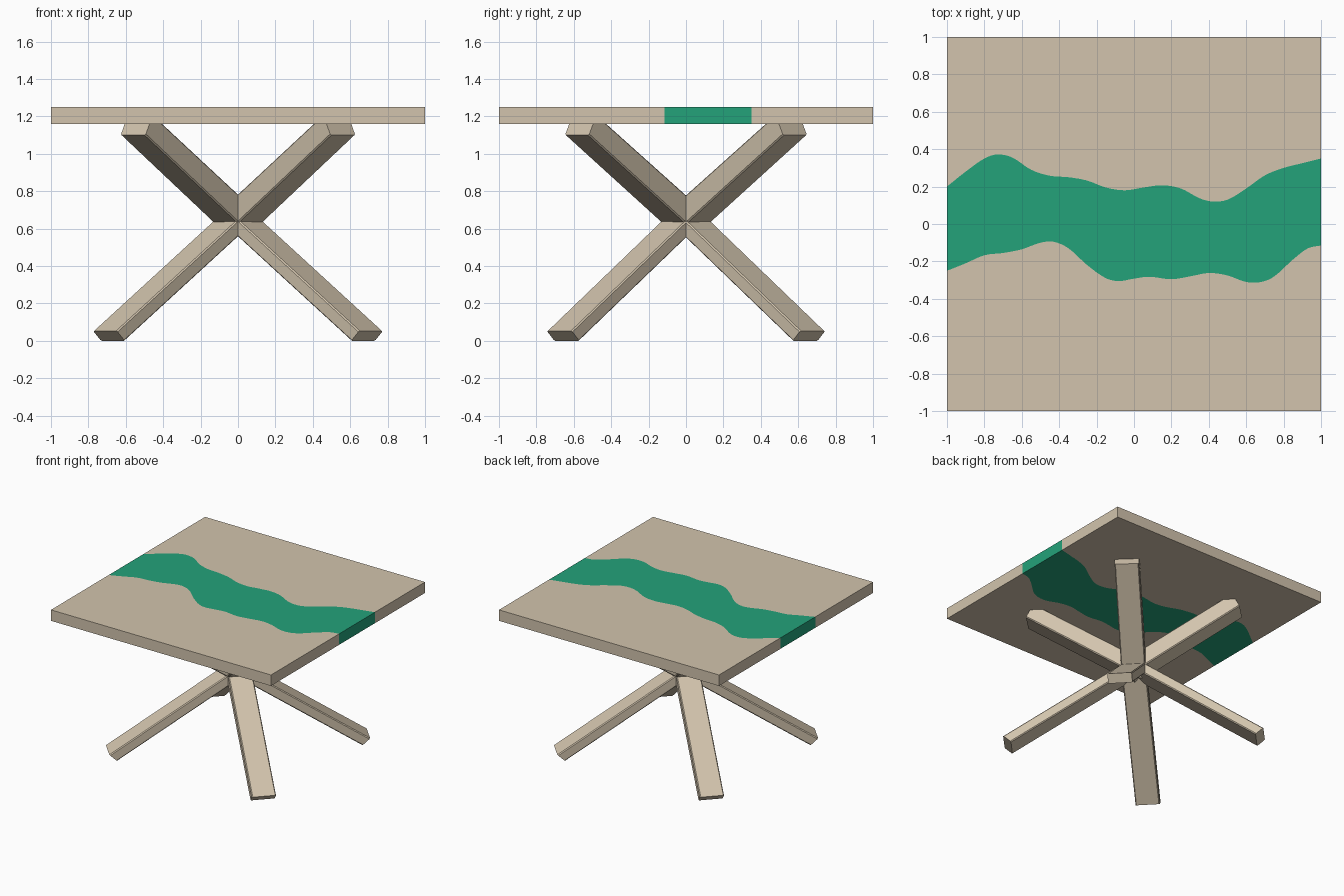
import bpy, bmesh, math
from mathutils import Matrix

cube = bpy.data.objects.get("Cube")
if cube:
    bpy.data.objects.remove(cube, do_unlink=True)


def material(name, rgb):
    m = bpy.data.materials.new(name)
    m.use_nodes = True
    m.diffuse_color = (*rgb, 1)
    m.node_tree.nodes["Principled BSDF"].inputs["Base Color"].default_value = (*rgb, 1)
    return m


WOOD = material("pale wood", (0.645, 0.552, 0.418))
RESIN = material("green resin", (0.0176, 0.361, 0.195))


def prism(name, outline, depth, mat, matrix=Matrix(), bevel=0.0):
    """Extrude a closed 2D outline along local z from 0 to depth."""
    bm = bmesh.new()
    face = bm.faces.new([bm.verts.new((x, y, 0)) for x, y in outline])
    res = bmesh.ops.extrude_face_region(bm, geom=[face])
    moved = [v for v in res["geom"] if isinstance(v, bmesh.types.BMVert)]
    bmesh.ops.translate(bm, verts=moved, vec=(0, 0, depth))
    if bevel:
        # Chamfer the long edges only
        long_edges = [e for e in bm.edges if e.calc_length() > 0.5]
        bmesh.ops.bevel(bm, geom=long_edges, offset=bevel, segments=1, affect='EDGES')
    bm.transform(matrix)
    bmesh.ops.recalc_face_normals(bm, faces=bm.faces)
    mesh = bpy.data.meshes.new(name)
    bm.to_mesh(mesh)
    bm.free()
    mesh.materials.append(mat)
    obj = bpy.data.objects.new(name, mesh)
    bpy.context.collection.objects.link(obj)
    return obj


def smooth_curve(pts, steps=4):
    """Cubic Hermite curve y(x) through the points."""
    n = len(pts)

    def slope(i):
        a, b = pts[max(i - 1, 0)], pts[min(i + 1, n - 1)]
        return (b[1] - a[1]) / (b[0] - a[0])

    out = []
    for i in range(n - 1):
        (x0, y0), (x1, y1) = pts[i], pts[i + 1]
        w = x1 - x0
        for k in range(steps):
            t = k / steps
            y = ((2*t**3 - 3*t**2 + 1) * y0 + (t**3 - 2*t**2 + t) * w * slope(i)
                 + (3*t**2 - 2*t**3) * y1 + (t**3 - t**2) * w * slope(i + 1))
            out.append((x0 + w * t, y))
    out.append(pts[-1])
    return out


# River banks across the tabletop
back_bank = smooth_curve([
    (-1, .20), (-.9, .28), (-.8, .35), (-.73, .372), (-.65, .355), (-.55, .29),
    (-.45, .258), (-.35, .25), (-.25, .232), (-.15, .195), (-.05, .18), (.05, .195),
    (.15, .207), (.25, .19), (.35, .138), (.42, .12), (.5, .13), (.6, .19),
    (.7, .26), (.8, .30), (.9, .325), (1, .35)])
front_bank = smooth_curve([
    (-1, -.25), (-.9, -.21), (-.8, -.167), (-.7, -.155), (-.6, -.135), (-.5, -.10),
    (-.43, -.095), (-.35, -.13), (-.25, -.22), (-.15, -.29), (-.08, -.305), (0, -.292),
    (.08, -.282), (.2, -.295), (.3, -.28), (.4, -.262), (.5, -.275), (.6, -.31),
    (.68, -.31), (.75, -.28), (.85, -.19), (.93, -.13), (1, -.115)])

# Tabletop: two wood slabs and the resin river between them
T0, THICK = 1.16, 0.09
lift = Matrix.Translation((0, 0, T0))
prism("tabletop_back_slab", back_bank + [(1, 1), (-1, 1)], THICK, WOOD, lift)
prism("tabletop_front_slab", front_bank + [(1, -1), (-1, -1)], THICK, WOOD, lift)
prism("resin_river", front_bank + back_bank[::-1], THICK, RESIN, lift)


# Crossed legs: each diagonal has a lower chevron and an upper V
def mirrored(half):
    """Close an outline given as inner-top ... inner-bottom on the +r side."""
    left = [(-r, z) for r, z in reversed(half) if r > 0]
    return half + left


lower_half = [(0, .705), (.982, .053), (.923, 0), (0, .613)]
upper_half = [(0, .725), (.674, T0), (.778, T0), (.809, 1.10), (0, .57)]
WIDTH = 0.184

for part, half, azimuth in (("lower_legs", lower_half, 43.6),
                            ("upper_legs", upper_half, 46.1)):
    for side, sign in (("rising_diagonal", 1), ("falling_diagonal", -1)):
        m = (Matrix.Rotation(math.radians(sign * azimuth), 4, 'Z')
             @ Matrix.Rotation(math.radians(90), 4, 'X')
             @ Matrix.Translation((0, 0, -WIDTH / 2)))
        prism(f"{part}_{side}", mirrored(half), WIDTH, WOOD, m, bevel=0.007)
